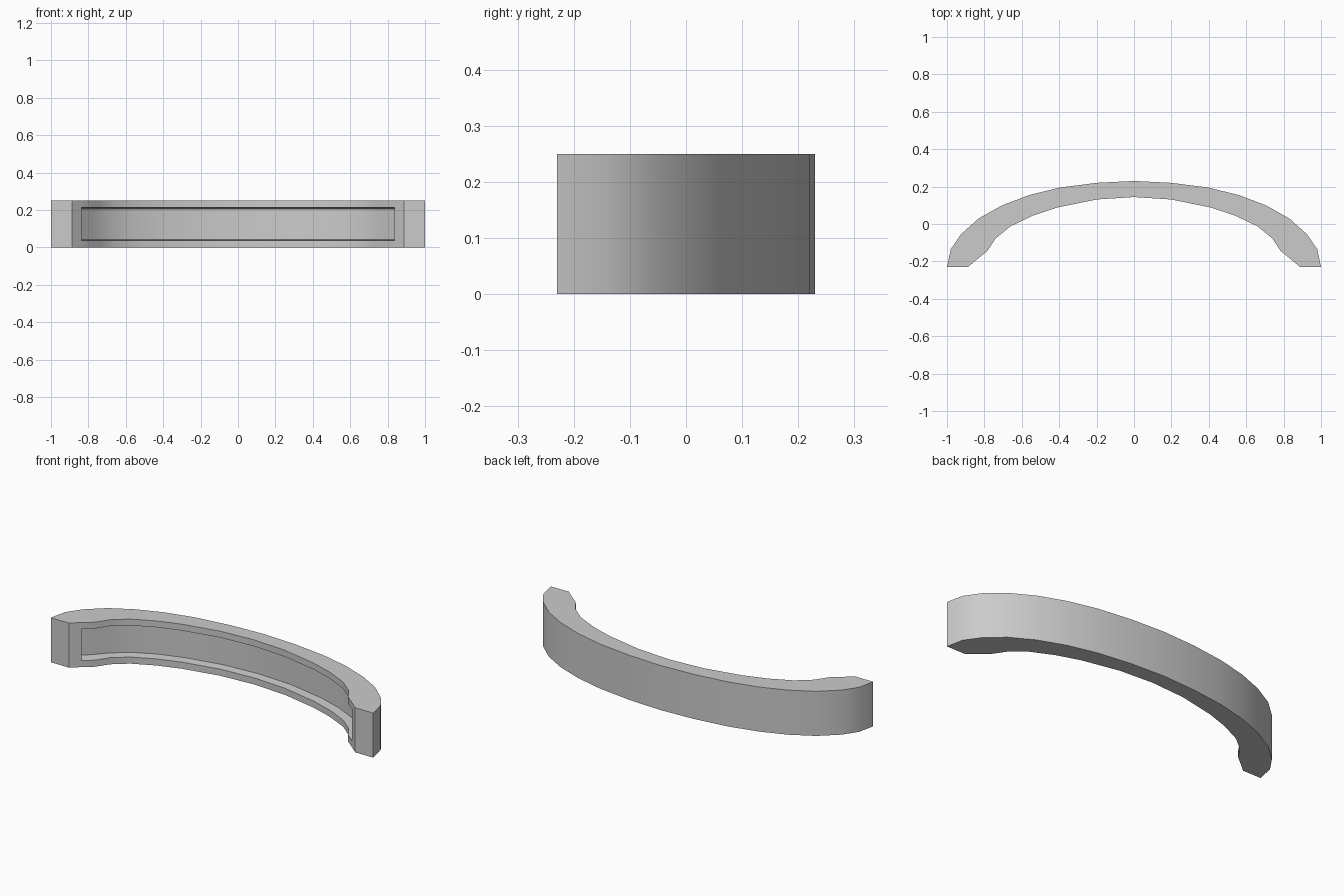
import bpy, bmesh, math

if "Cube" in bpy.data.objects:
    bpy.data.objects.remove(bpy.data.objects["Cube"])

# Right-hand half profiles in plan, running from the centre to the end
OUTER = [(0, .23), (.2, .22), (.395, .195), (.56, .155), (.705, .10),
         (.83, .03), (.925, -.055), (.98, -.135), (1, -.23)]
INNER = [(0, .144), (.2, .131), (.41, .088), (.54, .045), (.66, -.012),
         (.74, -.078), (.785, -.145), (.838, -.188), (.888, -.23)]
# Recess floor, one point for each inner point up to the undercut recess end
FLOOR = [(0, .19), (.21, .177), (.425, .134), (.565, .088), (.69, .027),
         (.775, -.045), (.825, -.102), (.885, -.153)]
HEIGHT = .25
LIP_Z = (.037, .214)      # recess opening
FLOOR_Z = (.041, .206)    # recess floor, slightly tapered


def mirrored(half):
    return [(-x, y) for x, y in reversed(half[1:])] + half


bm = bmesh.new()


def row(half, z):
    return [bm.verts.new((x, y, z)) for x, y in mirrored(half)]


def strip(a, b):
    """Join two equally long rows with quads."""
    for i in range(len(a) - 1):
        bm.faces.new((a[i], a[i + 1], b[i + 1], b[i]))


# Bar: outer wall, top, bottom and end faces
out_low, out_high = row(OUTER, 0), row(OUTER, HEIGHT)
inner = [row(INNER, z) for z in (0, *LIP_Z, HEIGHT)]
strip(out_low, out_high)
bm.faces.new(out_low + inner[0][::-1])
bm.faces.new(out_high + inner[3][::-1])
for i in (0, -1):
    bm.faces.new([out_low[i], out_high[i]] + [r[i] for r in reversed(inner)])

# Inner wall around the recess opening
strip(inner[0], inner[1])
strip(inner[2], inner[3])
for end in (slice(0, 2), slice(-2, None)):
    strip(inner[1][end], inner[2][end])

# Recess: ledges, floor and end walls
lip_low, lip_high = inner[1][1:-1], inner[2][1:-1]
floor_low, floor_high = (row(FLOOR, z) for z in FLOOR_Z)
strip(lip_low, floor_low)
strip(floor_low, floor_high)
strip(floor_high, lip_high)
for i in (0, -1):
    bm.faces.new((lip_low[i], floor_low[i], floor_high[i], lip_high[i]))

bmesh.ops.recalc_face_normals(bm, faces=bm.faces)
mesh = bpy.data.meshes.new("curved_bar")
bm.to_mesh(mesh)
bm.free()
bar = bpy.data.objects.new("curved_bar", mesh)
bpy.context.collection.objects.link(bar)

# Smooth along the curve, sharp at the edges
bpy.context.view_layer.objects.active = bar
bar.select_set(True)
bpy.ops.object.shade_smooth_by_angle(angle=math.radians(30))
